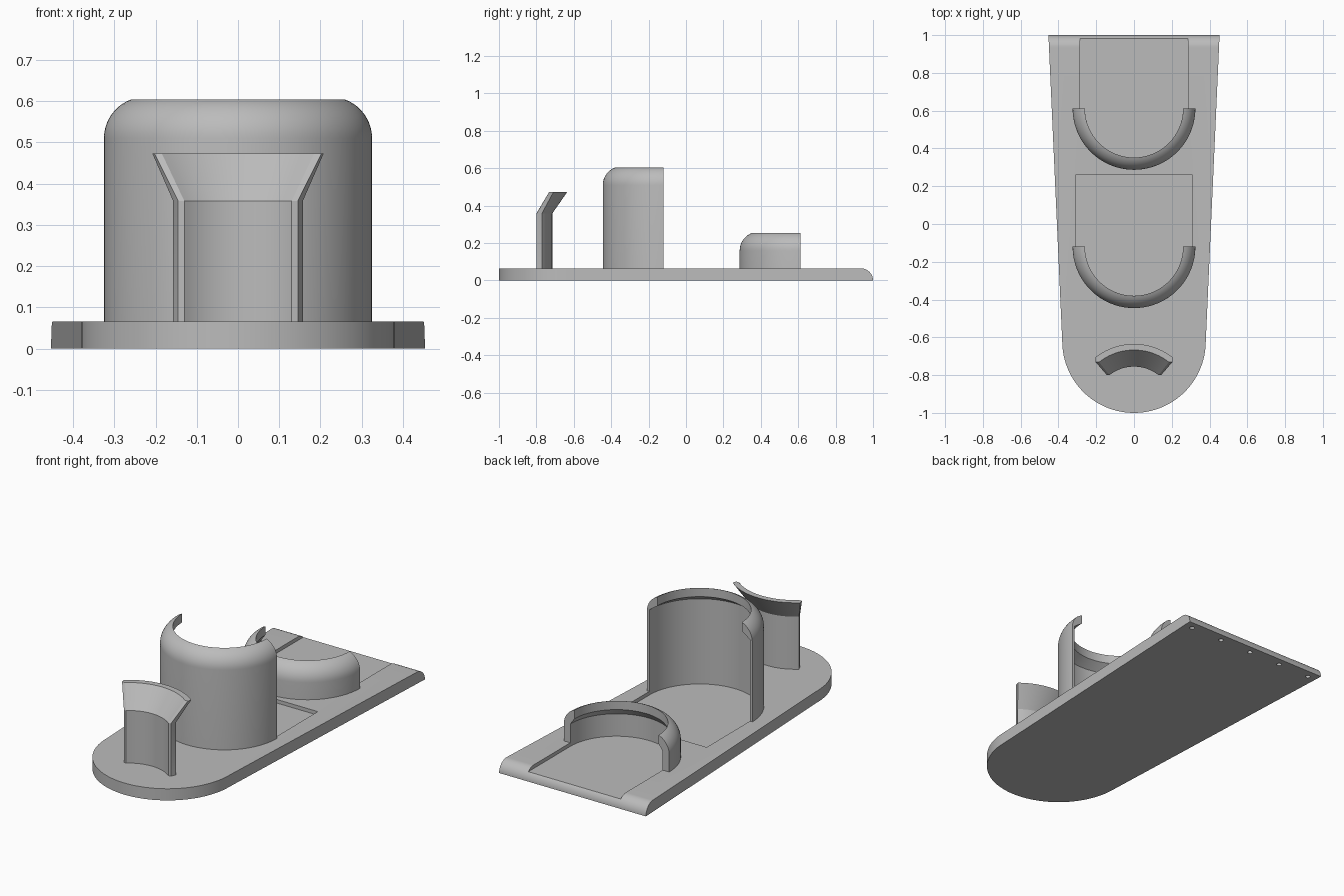
import bpy, bmesh, math
from math import sin, cos, pi, radians

if "Cube" in bpy.data.objects:
    bpy.data.objects.remove(bpy.data.objects["Cube"])

gray = bpy.data.materials.new("light gray")
gray.diffuse_color = (0.5, 0.5, 0.5, 1)
gray.use_nodes = True
gray.node_tree.nodes["Principled BSDF"].inputs["Base Color"].default_value = gray.diffuse_color

T = 0.065       # plate thickness
FLOOR = 0.045   # height of the recess floors


def finish(name, bm):
    bmesh.ops.recalc_face_normals(bm, faces=bm.faces[:])
    me = bpy.data.meshes.new(name)
    bm.to_mesh(me)
    bm.free()
    me.materials.append(gray)
    ob = bpy.data.objects.new(name, me)
    bpy.context.collection.objects.link(ob)
    return ob


def loft(name, sections):
    """Join equal closed sections and cap both ends."""
    bm = bmesh.new()
    rows = [[bm.verts.new(p) for p in s] for s in sections]
    n = len(rows[0])
    for a, b in zip(rows, rows[1:]):
        for i in range(n):
            j = (i + 1) % n
            bm.faces.new((a[i], a[j], b[j], b[i]))
    bm.faces.new(rows[0][::-1])
    bm.faces.new(rows[-1])
    return finish(name, bm)


def prism(name, outline, z0, z1):
    return loft(name, [[(x, y, z) for x, y in outline] for z in (z0, z1)])


def smooth(ob, angle=25):
    bpy.ops.object.select_all(action='DESELECT')
    ob.select_set(True)
    bpy.context.view_layer.objects.active = ob
    bpy.ops.object.shade_smooth_by_angle(angle=radians(angle))


def cut(ob, cutters):
    for c in cutters:
        m = ob.modifiers.new(c.name, 'BOOLEAN')
        m.operation, m.object, m.solver = 'DIFFERENCE', c, 'EXACT'
    dg = bpy.context.evaluated_depsgraph_get()
    me = bpy.data.meshes.new_from_object(ob.evaluated_get(dg))
    ob.modifiers.clear()
    ob.data = me
    for c in cutters:
        bpy.data.objects.remove(c)


def arc(r, cy, a0, a1, n):
    return [(r * cos(radians(a0 + (a1 - a0) * i / n)),
             cy + r * sin(radians(a0 + (a1 - a0) * i / n))) for i in range(n + 1)]


# Tapered base plate with a round front
plate = prism("base_plate", [(0.453, 1), (-0.453, 1)] + arc(0.38, -0.62, 180, 360, 64), 0, T)

# Rounded rear edge
curve = [(0.935 + 0.065 * sin(a), T * cos(a)) for a in [i * pi / 24 for i in range(13)]]
edge = curve + [(1.1, 0), (1.1, 0.1), (0.935, 0.1)]
cutters = [loft("rear_round_cutter", [[(x, y, z) for y, z in edge] for x in (-0.6, 0.6)])]

# Recesses that run from each cup out to the rear
for name, r, cy, end in (("front_recess", 0.31, -0.12, 0.26), ("rear_recess", 0.285, 0.612, 1.2)):
    cutters.append(prism(name, [(r, end), (-r, end)] + arc(r, cy, 180, 360, 64), FLOOR, 0.2))

# Small blind holes underneath the rear edge
for i in range(-2, 3):
    cutters.append(prism("hole", [(0.2 * i + x, y) for x, y in arc(0.013, 0.955, 0, 345, 23)], -0.1, 0.03))
cut(plate, cutters)
smooth(plate)


# Half-round cup holders with a rounded, inward lip
def cup(name, cy, r_in, top):
    c = top - 0.1
    prof = [(r_in, 0.03), (0.325, 0.03)]
    prof += [(0.225 + 0.1 * cos(radians(a)), c + 0.1 * sin(radians(a)))
             for a in [69.5 * i / 10 for i in range(11)]]
    prof += [(0.26, top - 0.055), (r_in, top - 0.09)]
    rows = []
    for i in range(65):
        a = pi + pi * i / 64
        rows.append([(r * cos(a), cy + r * sin(a), z) for r, z in prof])
    smooth(loft(name, rows))


cup("front_cup", -0.12, 0.31, 0.61)
cup("rear_cup", 0.612, 0.285, 0.26)

# Curved front rest, flared backwards at the top, with chamfered ends
levels = [(0.21, 0.25, 0.04), (0.21, 0.25, 0.358), (0.298, 0.33, 0.473)]
CY = -0.965
rows = []
for ri, ro, z in levels:
    inner = arc(ri, CY, 128.3, 51.7, 24)
    outer = arc(ro, CY, 51, 129, 24)
    tip = (ri + 0.011) * sin(radians(41)), CY + (ri + 0.011) * cos(radians(41))
    pts = inner + [tip] + outer + [(-tip[0], tip[1])]
    rows.append([(x, y, z) for x, y in pts])
smooth(loft("front_rest", rows))
